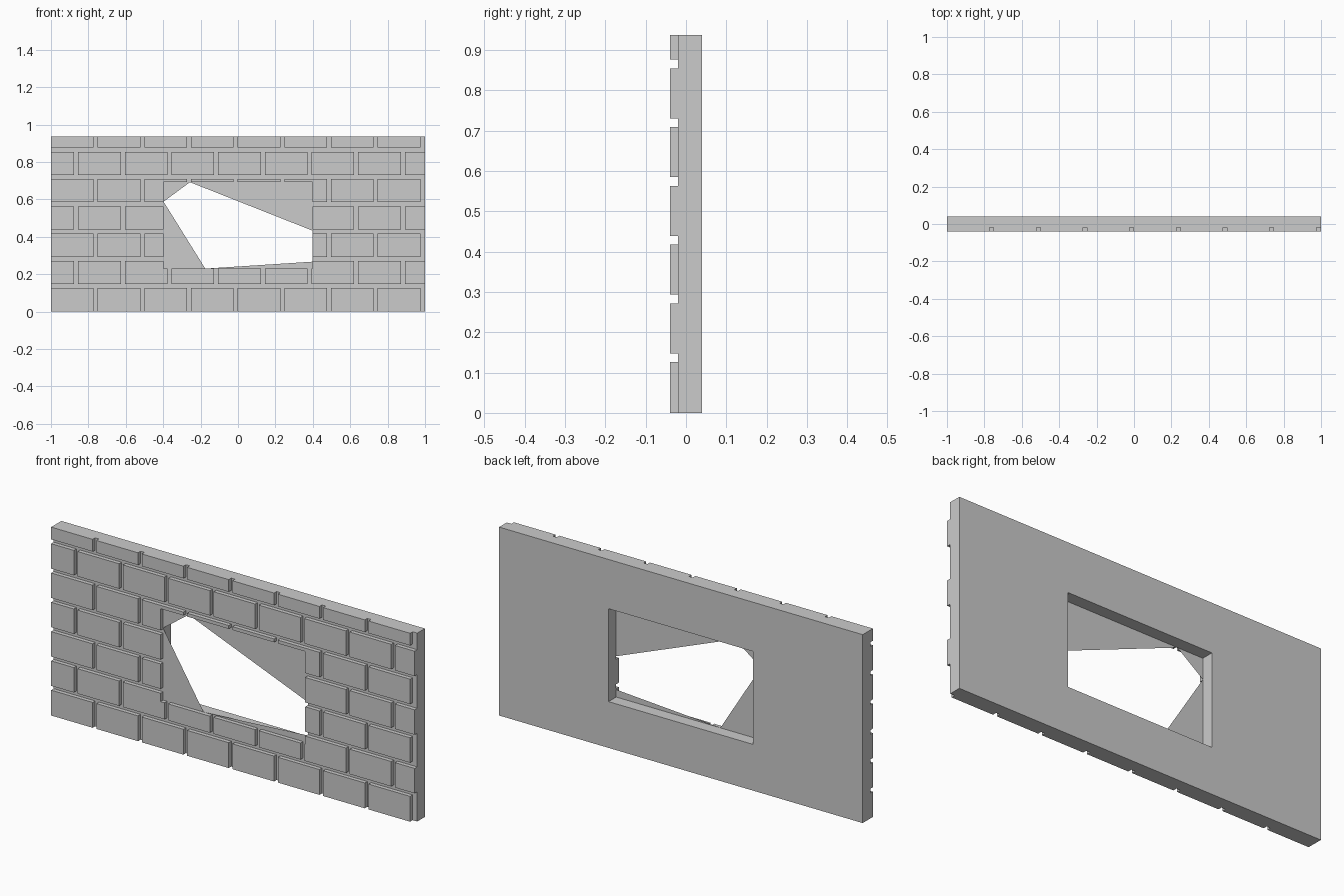
import bpy, bmesh

if "Cube" in bpy.data.objects:
    bpy.data.objects.remove(bpy.data.objects["Cube"])

W, H = 1.0, 0.937            # half width, wall height
FRONT, BED, BACK = -0.04, -0.02, 0.04
ROW, ROW_H = 0.1457, 0.124   # brick course spacing and height
COL, COL_W = 0.2495, 0.2285  # brick spacing and width
OX, OZ0, OZ1 = 0.398, 0.23, 0.692   # window opening


def add_box(bm, x0, x1, y0, y1, z0, z1):
    ret = bmesh.ops.create_cube(bm, size=1)
    for v in ret["verts"]:
        v.co = (x1 if v.co.x > 0 else x0,
                y1 if v.co.y > 0 else y0,
                z1 if v.co.z > 0 else z0)


def make_object(name, bm):
    mesh = bpy.data.meshes.new(name)
    bm.to_mesh(mesh)
    bm.free()
    ob = bpy.data.objects.new(name, mesh)
    bpy.context.collection.objects.link(ob)
    return ob


def apply_boolean(target, tool, operation):
    mod = target.modifiers.new(operation.lower(), "BOOLEAN")
    mod.operation, mod.solver, mod.object = operation, "EXACT", tool
    bpy.context.view_layer.objects.active = target
    bpy.ops.object.modifier_apply(modifier=mod.name)
    bpy.data.objects.remove(tool)


# Mortar slab behind the bricks
bm = bmesh.new()
add_box(bm, -W, W, BED, BACK, 0, H)
wall = make_object("brick_wall", bm)

# Brick courses in running bond, sunk slightly into the slab
bm = bmesh.new()
for r in range(7):
    z0 = 0.0 if r == 0 else 0.002 + r * ROW
    z1 = min(0.002 + r * ROW + ROW_H, H)
    start = -W if r % 2 == 0 else -W - 0.104
    for c in range(9 if r % 2 else 8):
        x0 = max(start + c * COL, -W)
        x1 = min(start + c * COL + COL_W, W)
        if r % 2 and c == 8:
            x1 = W
        add_box(bm, x0, x1, FRONT, BED + 0.01, z0, z1)
apply_boolean(wall, make_object("bricks", bm), "UNION")

# Window opening
bm = bmesh.new()
add_box(bm, -OX, OX, -0.2, 0.2, OZ0, OZ1)
apply_boolean(wall, make_object("opening_cutter", bm), "DIFFERENCE")

# Thin jagged shards left in the corners of the opening
shards = [
    [(-OX, OZ0), (-0.175, OZ0), (-OX, 0.588)],
    [(-OX, 0.588), (-0.257, OZ1), (-OX, OZ1)],
    [(-0.257, OZ1), (OX, 0.433), (OX, OZ1)],
    [(-0.175, OZ0), (OX, OZ0), (OX, 0.267)],
]
bm = bmesh.new()
for tri in shards:
    bm.faces.new([bm.verts.new((x, BED, z)) for x, z in tri])
make_object("window_shards", bm)
